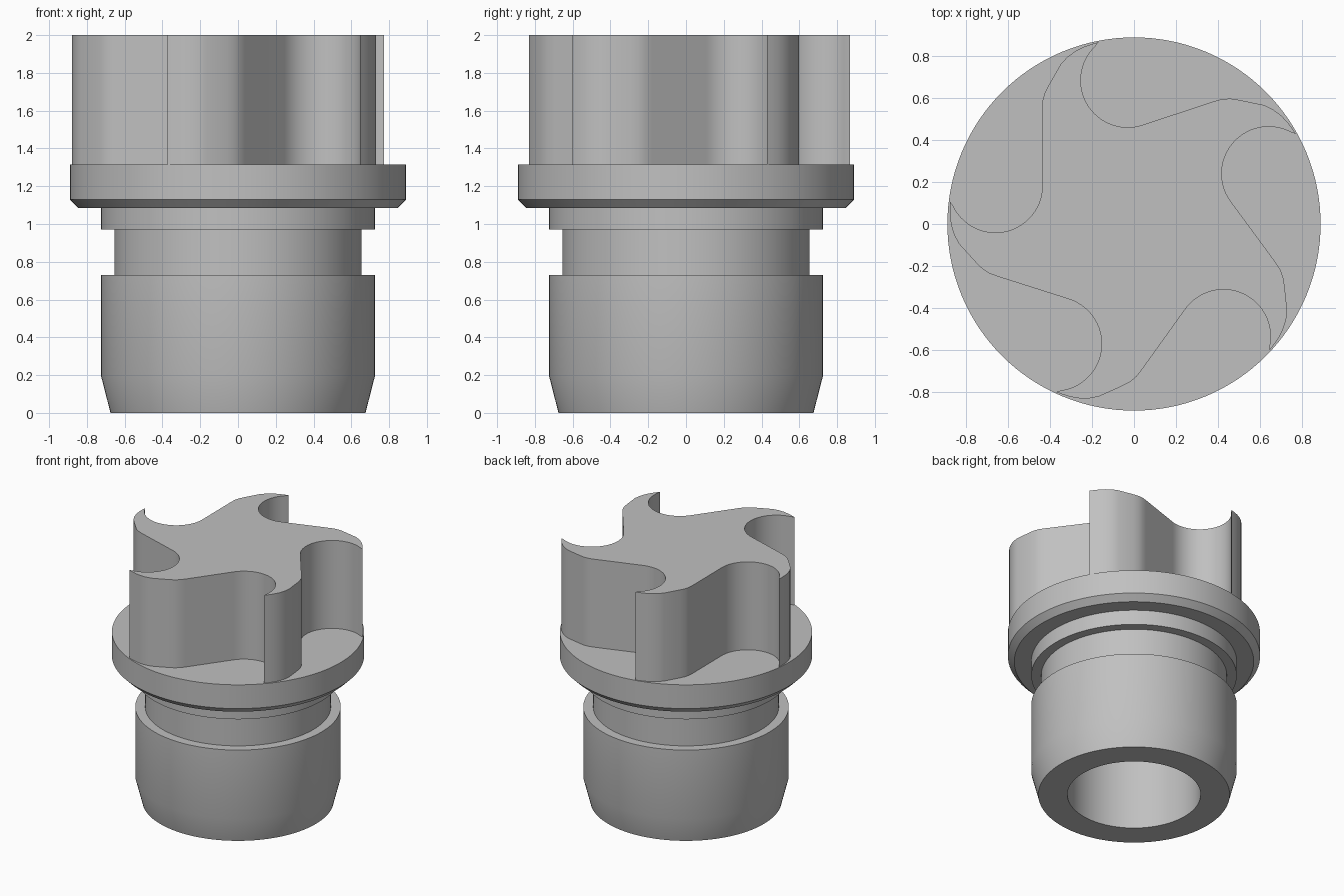
import bpy, bmesh
from math import cos, sin, radians, pi, tau
from mathutils import Vector, Matrix

cube = bpy.data.objects.get("Cube")
if cube:
    bpy.data.objects.remove(cube)

grey = bpy.data.materials.new("plain grey")
grey.use_nodes = True
COLOUR = (0.53, 0.53, 0.53, 1)
grey.diffuse_color = COLOUR
grey.node_tree.nodes["Principled BSDF"].inputs["Base Color"].default_value = COLOUR


def finish(name, bm):
    """Turn a bmesh into a smooth-shaded object with crisp edges."""
    bmesh.ops.recalc_face_normals(bm, faces=bm.faces)
    mesh = bpy.data.meshes.new(name)
    bm.to_mesh(mesh)
    bm.free()
    mesh.materials.append(grey)
    obj = bpy.data.objects.new(name, mesh)
    bpy.context.collection.objects.link(obj)
    bpy.ops.object.select_all(action='DESELECT')
    obj.select_set(True)
    bpy.context.view_layer.objects.active = obj
    bpy.ops.object.shade_smooth_by_angle(angle=radians(30))
    return obj


def lathe(name, profile, steps=128):
    """Spin an open (radius, z) profile around the z axis."""
    bm = bmesh.new()
    verts = [bm.verts.new((r, 0, z)) for r, z in profile]
    edges = [bm.edges.new(pair) for pair in zip(verts, verts[1:])]
    bmesh.ops.spin(bm, geom=verts + edges, cent=(0, 0, 0), axis=(0, 0, 1),
                   angle=tau, steps=steps, use_duplicate=False)
    bmesh.ops.remove_doubles(bm, verts=bm.verts, dist=1e-4)
    return finish(name, bm)


# Stepped plug body: blind bore, tapered nose, groove and chamfered flange
lathe("plug_body", [
    (0, 1.2), (0.47, 1.2), (0.47, 0), (0.675, 0), (0.725, 0.195),
    (0.725, 0.73), (0.655, 0.73), (0.655, 0.97), (0.725, 0.97),
    (0.725, 1.085), (0.845, 1.085), (0.89, 1.13), (0.89, 1.315), (0, 1.315)])

# One arm of the star: round pocket, then the flank up to the next tip
ARMS, POCKET_STEPS = 5, 28
centre, radius = Vector((-0.03, 0.685)), 0.224
arm = []
for i in range(POCKET_STEPS + 1):
    a = radians(128 + (288 - 128) * i / POCKET_STEPS)
    arm.append(centre + radius * Vector((cos(a), sin(a))))
arm[0] = Vector((-0.17, 0.867))
arm += [Vector(p) for p in [
    (0.38, 0.585), (0.42, 0.596), (0.46, 0.598), (0.5, 0.592), (0.62, 0.567),
    (0.66, 0.548), (0.7, 0.519), (0.73, 0.488), (0.755, 0.455)]]

# Star drive: the arm repeated around the axis and extruded
bm = bmesh.new()
outline = []
for k in range(ARMS):
    turn = Matrix.Rotation(-k * tau / ARMS, 2)
    outline += [bm.verts.new((*(turn @ p), 1.31)) for p in arm]
base = bm.faces.new(outline)
top = bmesh.ops.extrude_face_region(bm, geom=[base], use_keep_orig=True)
bmesh.ops.translate(bm, vec=(0, 0, 0.69), verts=[
    v for v in top["geom"] if isinstance(v, bmesh.types.BMVert)])
finish("star_drive", bm)
